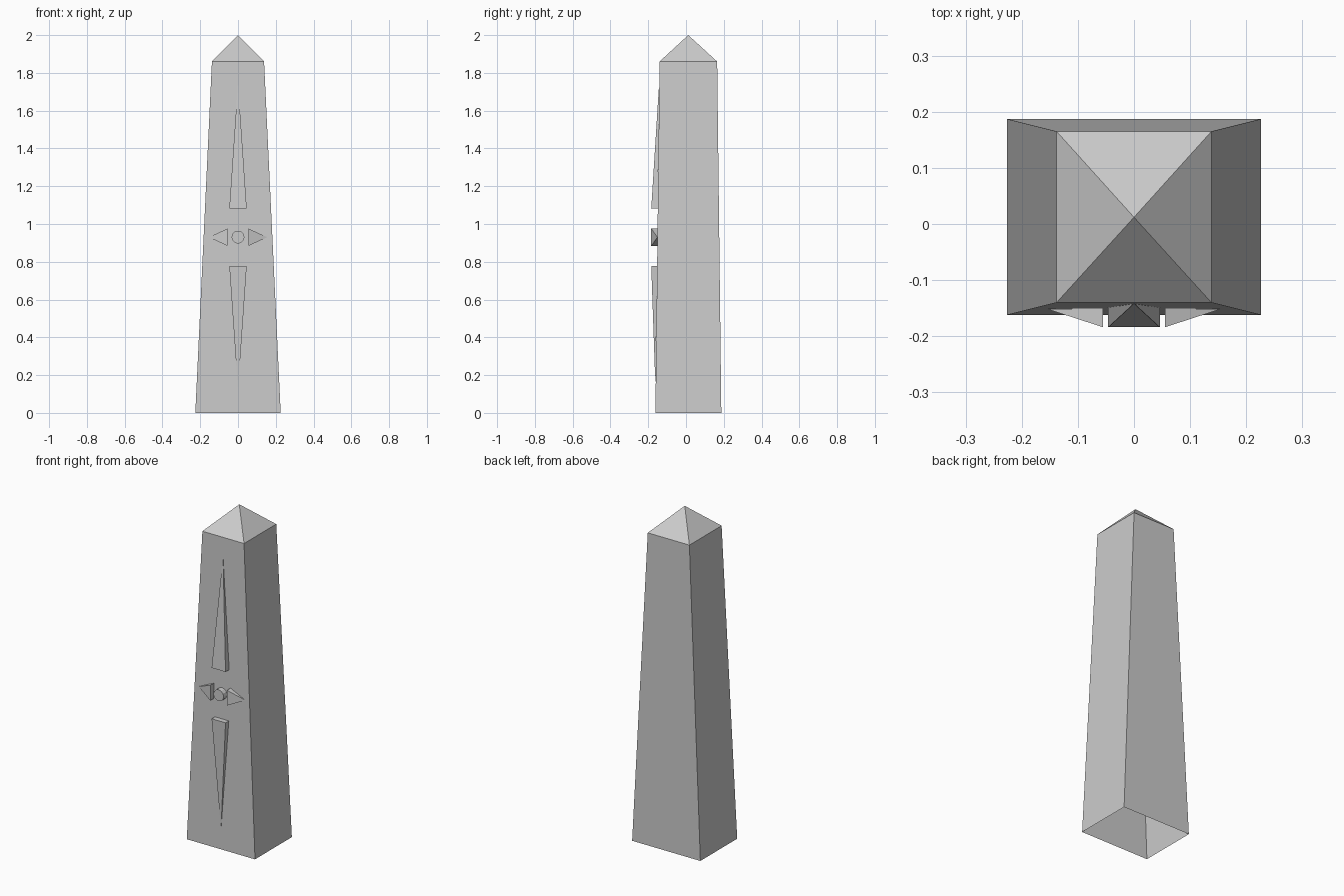
import bpy, bmesh, math

if "Cube" in bpy.data.objects:
    bpy.data.objects.remove(bpy.data.objects["Cube"])

FRONT = -0.184   # front plane of the raised ornaments


def make(name, verts, faces):
    me = bpy.data.meshes.new(name)
    me.from_pydata(verts, [], faces)
    bm = bmesh.new()
    bm.from_mesh(me)
    bmesh.ops.recalc_face_normals(bm, faces=bm.faces)
    bm.to_mesh(me)
    bm.free()
    ob = bpy.data.objects.new(name, me)
    bpy.context.collection.objects.link(ob)
    return ob


def face_y(z):
    """Depth of the sloping front face at height z."""
    return -0.162 + 0.022 * z / 1.86


def ring(x, y0, y1, z):
    return [(-x, y0, z), (x, y0, z), (x, y1, z), (-x, y1, z)]


# Tapered shaft with pyramid cap, open underneath
verts = ring(0.226, -0.162, 0.187, 0) + ring(0.138, -0.14, 0.165, 1.86) + [(0, 0.012, 2)]
faces = []
for i in range(4):
    j = (i + 1) % 4
    faces += [(i, j, j + 4, i + 4), (i + 4, j + 4, 8)]
make("obelisk_shaft", verts, faces)


# Raised spikes: blunt square end near the centre, point lying on the shaft
def spike(name, x, z, dx, dz, length, w=0.046):
    a = (x - dz * w, z + dx * w)
    b = (x + dz * w, z - dx * w)
    tx, tz = x + dx * length, z + dz * length
    v = [(a[0], FRONT, a[1]), (b[0], FRONT, b[1]),
         (b[0], face_y(b[1]), b[1]), (a[0], face_y(a[1]), a[1]),
         (tx, face_y(tz) - 0.0005, tz)]
    make(name, v, [(0, 1, 2, 3), (0, 1, 4), (1, 2, 4), (2, 3, 4), (3, 0, 4)])


spike("upper_spike", 0, 1.083, 0, 1, 0.67)
spike("lower_spike", 0, 0.778, 0, -1, 0.66)
for s, side in ((-1, "left"), (1, "right")):
    spike(side + "_spike", s * 0.055, 0.93, s, 0, 0.1)

# Round central boss
n = 12
pts = [(0.034 * math.cos(2 * math.pi * i / n), 0.93 + 0.034 * math.sin(2 * math.pi * i / n))
       for i in range(n)]
verts = [(x, FRONT, z) for x, z in pts] + [(x, face_y(z), z) for x, z in pts]
make("central_boss", verts,
     [tuple(range(n))] + [(i, (i + 1) % n, (i + 1) % n + n, i + n) for i in range(n)])
